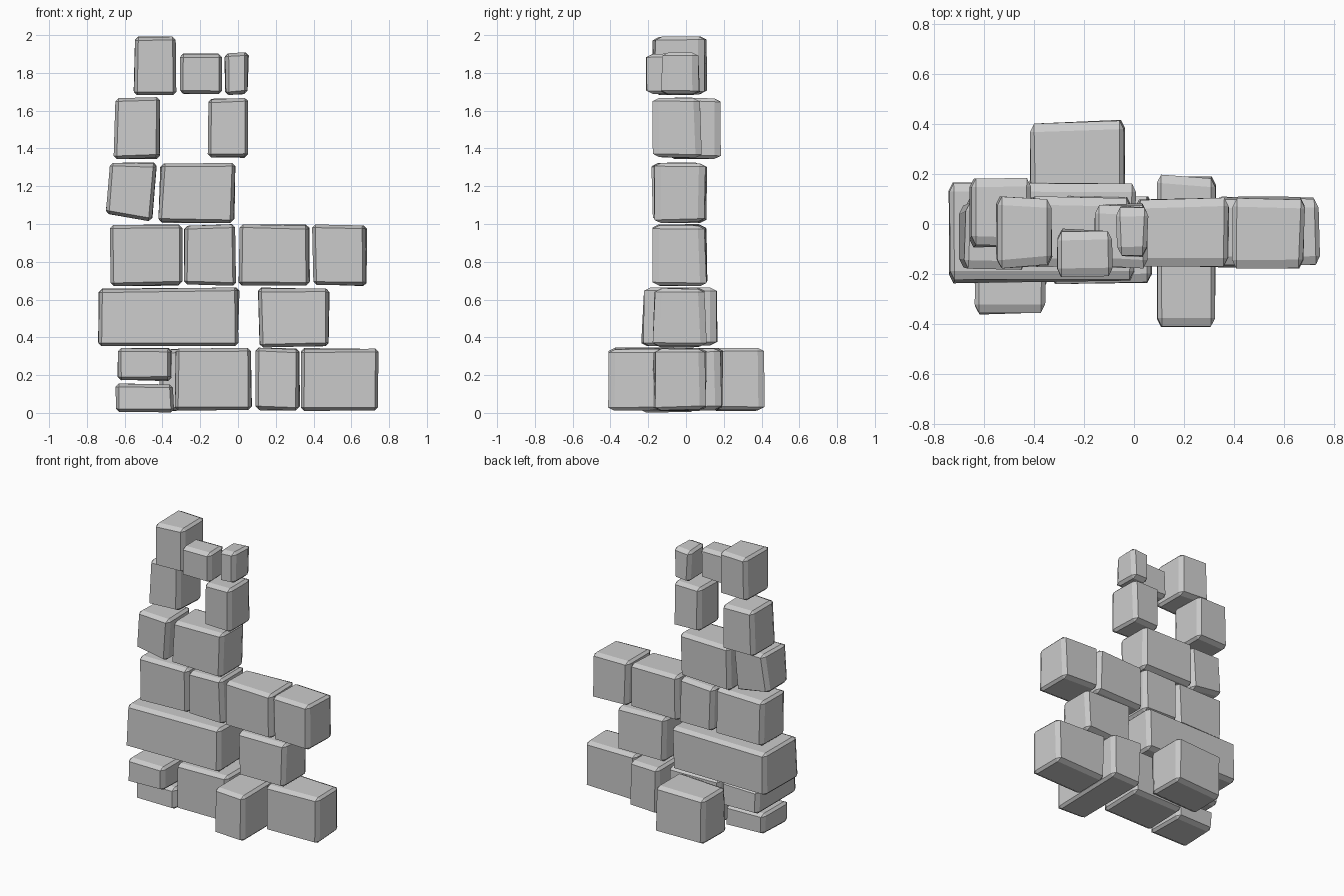
import bpy, bmesh, random
from mathutils import Vector

if "Cube" in bpy.data.objects:
    bpy.data.objects.remove(bpy.data.objects["Cube"])

random.seed(4)


def stone(name, x, y, z, lean=0.0, drop=0.0):
    """Rough-hewn block: box with uneven corners, chamfers twice as deep front to back."""
    bm = bmesh.new()
    bmesh.ops.create_cube(bm, size=1.0)
    lo, hi = Vector((x[0], y[0], z[0])), Vector((x[1], y[1], z[1]))
    mid, size = (lo + hi) / 2, hi - lo
    for v in bm.verts:
        # corners are only ever pulled inwards so the outer size stays exact
        sx, sy, sz = (1 if c > 0 else -1 for c in v.co)
        v.co.x = sx * (size.x / 2 - random.uniform(0, 0.012))
        v.co.y = sy * (size.y / 2 - random.uniform(0, 0.02)) / 2
        v.co.z = sz * (size.z / 2 - random.uniform(0, 0.012))
    bmesh.ops.bevel(bm, geom=bm.edges[:], offset=0.017, segments=1,
                    profile=0.5, affect='EDGES')
    for v in bm.verts:
        v.co.y *= 2
        height, across = v.co.z / size.z, v.co.x / size.x
        v.co.x += lean * height
        v.co.z -= drop * across * (0.5 - height)
        v.co += mid
    bmesh.ops.recalc_face_normals(bm, faces=bm.faces[:])
    mesh = bpy.data.meshes.new(name)
    bm.to_mesh(mesh)
    bm.free()
    bpy.context.collection.objects.link(bpy.data.objects.new(name, mesh))


WALL = (-0.18, 0.115)  # usual wall thickness

# bottom course, with stones tied in to the front and back
stone("base_left_lower_stone", (-0.65, -0.335), (-0.25, 0.06), (0.0, 0.16))
stone("base_left_upper_stone", (-0.645, -0.345), (-0.365, 0.11), (0.165, 0.345))
stone("base_middle_stone", (-0.335, 0.075), (-0.25, 0.115), (0.01, 0.345))
stone("base_back_stone", (-0.42, -0.03), (0.115, 0.42), (0.01, 0.345))
stone("base_cross_stone", (0.09, 0.33), (-0.415, 0.20), (0.01, 0.347))
stone("base_right_stone", (0.33, 0.745), WALL, (0.01, 0.347))

# second course
stone("second_long_stone", (-0.745, 0.01), (-0.24, 0.18), (0.35, 0.665))
stone("second_right_stone", (0.105, 0.49), WALL, (0.345, 0.665))

# third course
for i, (a, b) in enumerate([(-0.68, -0.293), (-0.288, -0.005), (0.0, 0.385), (0.39, 0.685)]):
    stone(f"third_stone_{i + 1}", (a, b), WALL, (0.67, 1.0))

# fourth course, the left stone leaning
stone("fourth_left_stone", (-0.695, -0.435), (-0.19, 0.09), (1.025, 1.33), 0.03, 0.045)
stone("fourth_right_stone", (-0.42, -0.01), WALL, (1.0, 1.325), 0.015)

# window jambs
stone("window_left_stone", (-0.66, -0.41), (-0.10, 0.185), (1.34, 1.675))
stone("window_right_stone", (-0.165, 0.06), (-0.18, 0.09), (1.345, 1.67))

# top course
stone("top_left_stone", (-0.555, -0.32), WALL, (1.68, 2.0))
stone("lintel_stone", (-0.31, -0.08), (-0.225, -0.015), (1.68, 1.91))
stone("lintel_end_stone", (-0.075, 0.06), (-0.135, 0.08), (1.68, 1.91))
